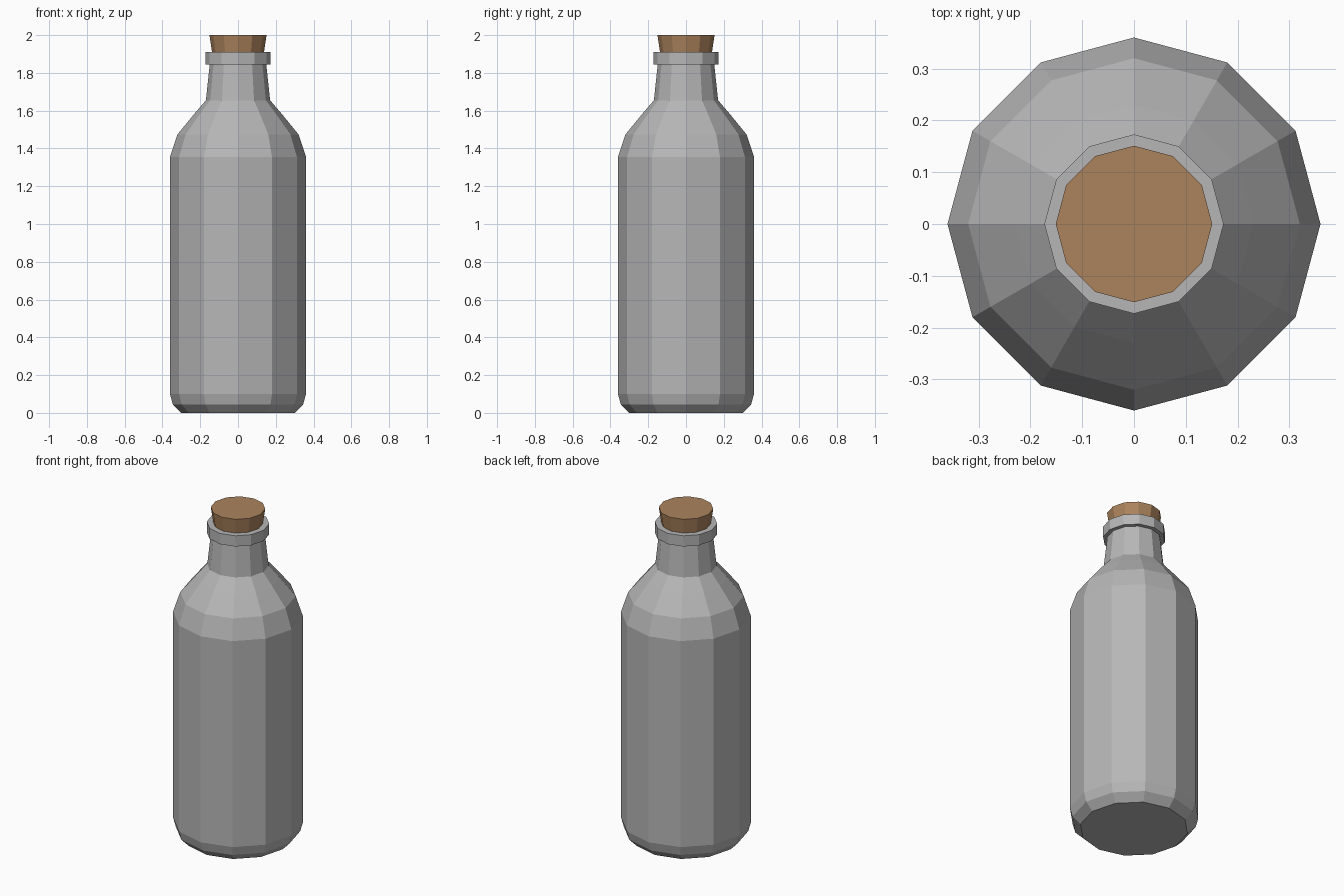
import bpy
import bmesh
from math import cos, sin, tau

SIDES = 12

cube = bpy.data.objects.get("Cube")
if cube:
    bpy.data.objects.remove(cube, do_unlink=True)


def make_material(name, rgb):
    mat = bpy.data.materials.new(name)
    mat.use_nodes = True
    colour = (*rgb, 1.0)
    mat.diffuse_color = colour
    bsdf = next(n for n in mat.node_tree.nodes if n.type == "BSDF_PRINCIPLED")
    bsdf.inputs["Base Color"].default_value = colour
    return mat


def lathe(name, profile, mat):
    """Turn (radius, height) points into a closed, faceted solid."""
    bm = bmesh.new()
    rings = [[bm.verts.new((r * cos(tau * i / SIDES), r * sin(tau * i / SIDES), z))
              for i in range(SIDES)] for r, z in profile]
    for low, high in zip(rings, rings[1:]):
        for i in range(SIDES):
            j = (i + 1) % SIDES
            bm.faces.new((low[i], low[j], high[j], high[i]))
    bm.faces.new(rings[0][::-1])
    bm.faces.new(rings[-1])
    mesh = bpy.data.meshes.new(name)
    bm.to_mesh(mesh)
    bm.free()
    mesh.materials.append(mat)
    obj = bpy.data.objects.new(name, mesh)
    bpy.context.collection.objects.link(obj)
    return obj


glass = make_material("grey glass", (0.47, 0.47, 0.47))
cork = make_material("brown cork", (0.41, 0.228, 0.108))

# Body with rounded base, sloping shoulder and tapered neck
lathe("bottle_body", [(0.30, 0), (0.345, 0.045), (0.36, 0.10), (0.36, 1.355),
                      (0.32, 1.475), (0.23, 1.585), (0.17, 1.655), (0.148, 1.86)], glass)

# Collar around the mouth
lathe("bottle_lip", [(0.173, 1.845), (0.173, 1.91)], glass)

# Tapered stopper seated in the mouth
lathe("cork_stopper", [(0.13, 1.86), (0.151, 2.0)], cork)
